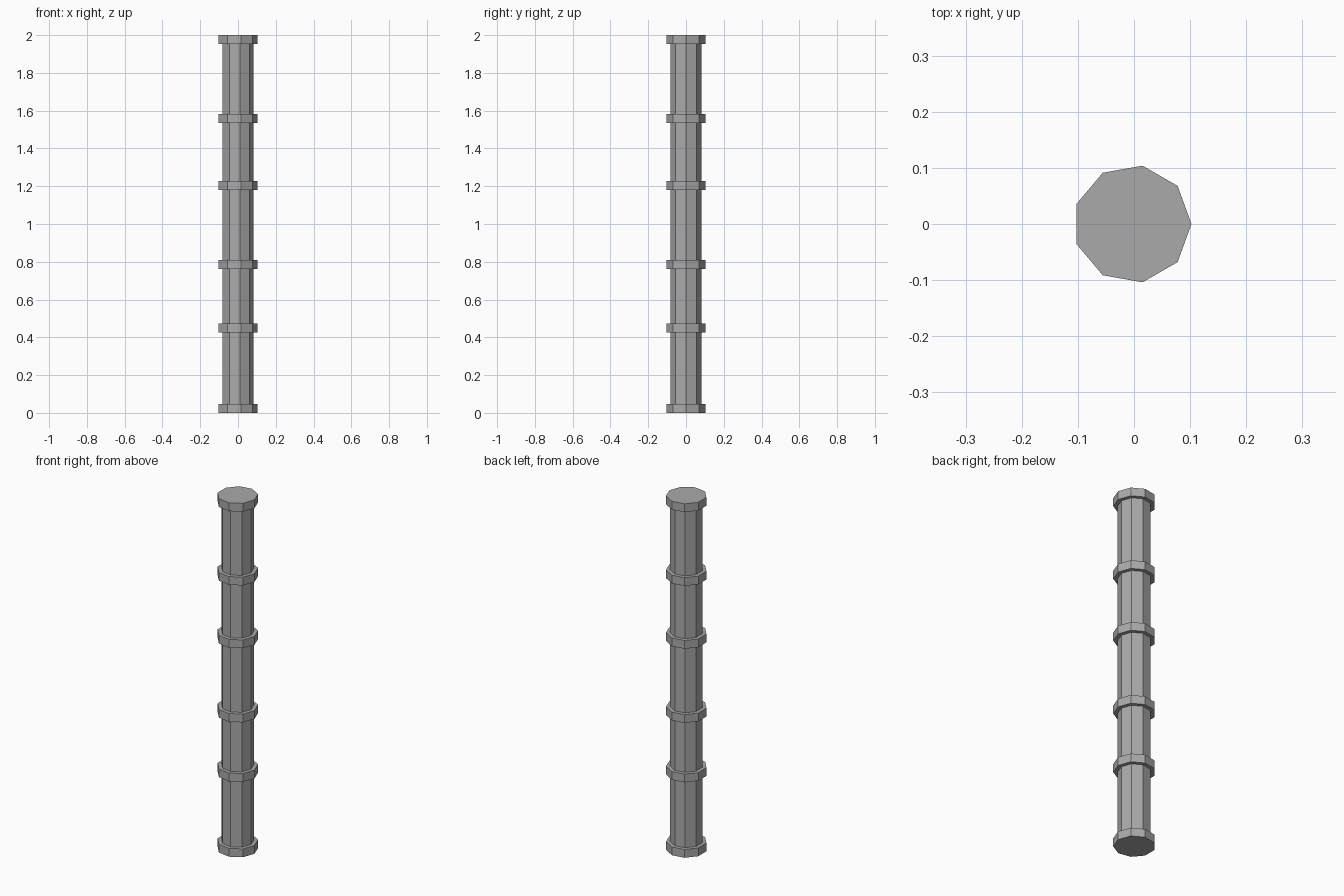
import bpy

# Remove the default object
cube = bpy.data.objects.get("Cube")
if cube:
    bpy.data.objects.remove(cube, do_unlink=True)

SIDES = 9
CENTRE_X = -0.003
PIPE_RADIUS = 0.0845
COLLAR_RADIUS = 0.1055
COLLAR_HEIGHT = 0.047

# Single grey metal
metal = bpy.data.materials.new("grey metal")
metal.use_nodes = True
grey = (0.40, 0.40, 0.40, 1)
metal.diffuse_color = grey
metal.node_tree.nodes["Principled BSDF"].inputs["Base Color"].default_value = grey


def prism(name, radius, bottom, top):
    """Upright nine-sided prism with one corner pointing along +x."""
    bpy.ops.mesh.primitive_cylinder_add(
        vertices=SIDES, radius=radius, depth=top - bottom,
        location=(CENTRE_X, 0, (bottom + top) / 2))
    obj = bpy.context.object
    obj.name = name
    # Turn the mesh so that a corner, first made on +y, lies on +x
    obj.rotation_euler.z = -1.570796
    obj.data.materials.append(metal)
    return obj


# Pipe shaft, ending inside the two end collars
prism("pipe", PIPE_RADIUS, COLLAR_HEIGHT / 2, 2 - COLLAR_HEIGHT / 2)

# End flanges and joint collars, by lower edge
collars = {
    "bottom_flange": 0,
    "collar_1": 0.426,
    "collar_2": 0.762,
    "collar_3": 1.181,
    "collar_4": 1.536,
    "top_flange": 2 - COLLAR_HEIGHT,
}
for name, bottom in collars.items():
    prism(name, COLLAR_RADIUS, bottom, bottom + COLLAR_HEIGHT)
